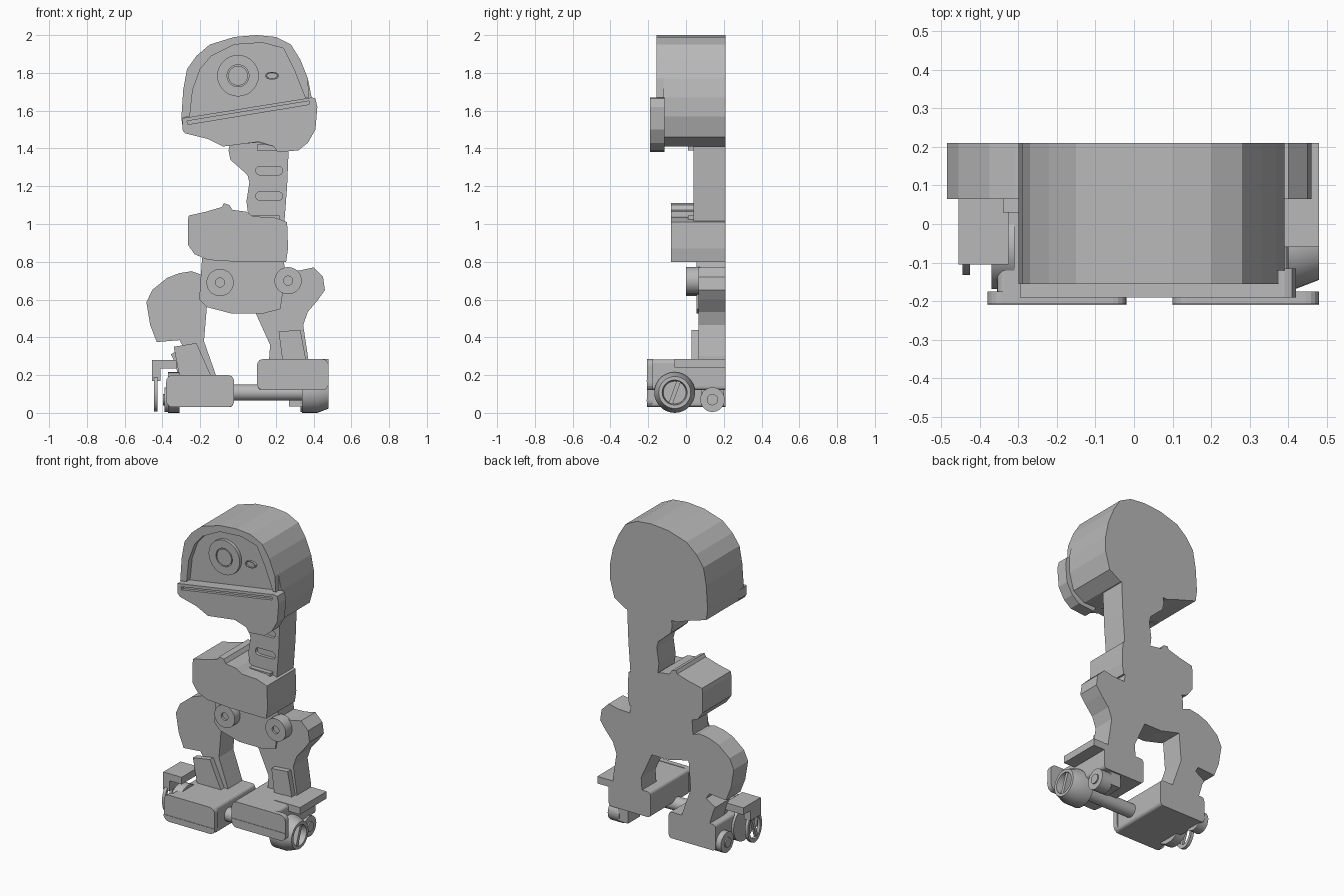
import bpy, bmesh, math

if "Cube" in bpy.data.objects:
    bpy.data.objects.remove(bpy.data.objects["Cube"])

BACK = 0.21
grey = bpy.data.materials.new("plain grey")
grey.diffuse_color = (0.48, 0.48, 0.48, 1)
grey.use_nodes = True
grey.node_tree.nodes["Principled BSDF"].inputs["Base Color"].default_value = grey.diffuse_color


def finish(name, bm, smooth=False):
    bmesh.ops.remove_doubles(bm, verts=bm.verts, dist=1e-5)
    bmesh.ops.recalc_face_normals(bm, faces=bm.faces)
    me = bpy.data.meshes.new(name)
    bm.to_mesh(me)
    bm.free()
    me.materials.append(grey)
    ob = bpy.data.objects.new(name, me)
    bpy.context.collection.objects.link(ob)
    if smooth:
        bpy.ops.object.select_all(action='DESELECT')
        ob.select_set(True)
        bpy.context.view_layer.objects.active = ob
        bpy.ops.object.shade_smooth_by_angle(angle=math.radians(30))
    return ob


def slab(name, pts, y0, y1=BACK):
    """Extrude a front-view (x, z) outline from y0 to y1."""
    bm = bmesh.new()
    f = bm.faces.new([bm.verts.new((x, y0, z)) for x, z in pts])
    ext = bmesh.ops.extrude_face_region(bm, geom=[f])
    vs = [v for v in ext['geom'] if isinstance(v, bmesh.types.BMVert)]
    bmesh.ops.translate(bm, verts=vs, vec=(0, y1 - y0, 0))
    return finish(name, bm)


def rect(x0, x1, z0, z1, r=0.0):
    """Rectangle outline, with rounded corners when r > 0."""
    if r == 0:
        return [(x0, z0), (x1, z0), (x1, z1), (x0, z1)]
    out = []
    for i, (cx, cz) in enumerate([(x1 - r, z1 - r), (x0 + r, z1 - r),
                                  (x0 + r, z0 + r), (x1 - r, z0 + r)]):
        for k in range(5):
            a = math.pi / 2 * (i + k / 4)
            out.append((cx + r * math.cos(a), cz + r * math.sin(a)))
    return out


def lathe(name, prof, axis, centre, su=1.0, sz=1.0, n=28, closed=False):
    """Turn a (position, radius) profile round the x or y axis."""
    bm = bmesh.new()
    rings = []
    for p, r in prof:
        ring = []
        for k in range(n):
            a = 2 * math.pi * k / n
            u, z = centre[0] + su * r * math.cos(a), centre[1] + sz * r * math.sin(a)
            ring.append(bm.verts.new((p, u, z) if axis == 'x' else (u, p, z)))
        rings.append(ring)
    pairs = list(zip(rings, rings[1:]))
    if closed:
        pairs.append((rings[-1], rings[0]))
    for a, b in pairs:
        for k in range(n):
            j = (k + 1) % n
            bm.faces.new((a[k], a[j], b[j], b[k]))
    if not closed:
        bm.faces.new(rings[0])
        bm.faces.new(rings[-1])
    return finish(name, bm, True)


def cut(ob, cutters):
    """Carve grooves out of a part, then drop the cutters."""
    bpy.context.view_layer.objects.active = ob
    for c in cutters:
        m = ob.modifiers.new("groove", 'BOOLEAN')
        m.operation = 'DIFFERENCE'
        m.object = c
        bpy.ops.object.modifier_apply(modifier=m.name)
        bpy.data.objects.remove(c)


def spoke(name, x0, x1, cy, cz, half, width):
    """Diagonal bar across a wheel."""
    bm = bmesh.new()
    bmesh.ops.create_cube(bm, size=1)
    a = math.radians(-20)
    for v in bm.verts:
        u, w = v.co.y * width, v.co.z * 2 * half
        v.co = ((x0 + x1) / 2 + v.co.x * (x1 - x0),
                cy + u * math.cos(a) - w * math.sin(a),
                cz + u * math.sin(a) + w * math.cos(a))
    finish(name, bm)


# Head
arc = [(-.30, 1.56), (-.29, 1.71), (-.27, 1.82), (-.22, 1.89), (-.15, 1.95),
       (-.02, 1.99), (.10, 2.0), (.20, 1.99), (.28, 1.95), (.33, 1.87), (.37, 1.77)]
slab("head", arc + [(.39, 1.67), (.39, 1.57), (.36, 1.46), (.28, 1.41), (.19, 1.41),
                    (.11, 1.43), (-.08, 1.42), (-.16, 1.45), (-.29, 1.49)], -.12)
slab("face_rim", arc + [(.375, 1.67), (.355, 1.67), (.30, 1.81), (.24, 1.93), (.13, 1.96),
                        (-.02, 1.95), (-.14, 1.89), (-.20, 1.82), (-.24, 1.71),
                        (-.255, 1.57)], -.155, -.12)
jaw = slab("jaw", [(-.295, 1.56), (.39, 1.67), (.41, 1.665), (.42, 1.62), (.41, 1.50),
                   (.37, 1.43), (.32, 1.39), (.21, 1.38), (.19, 1.41), (.11, 1.435),
                   (-.08, 1.41), (-.16, 1.45), (-.28, 1.48), (-.295, 1.50)], -.19, -.115)
cut(jaw, [slab("mouth_cutter", [(-.27, 1.545), (.375, 1.651), (.375, 1.633),
                                (-.265, 1.527)], -.25, -.17)])
lathe("eye", [(-.115, .11), (-.14, .11), (-.14, .058), (-.13, .058), (-.13, .052),
              (-.14, .052)], 'y', (0, 1.785))
lathe("small_eye", [(-.115, .038), (-.135, .038), (-.135, .03), (-.128, .028)],
      'y', (.18, 1.785), sz=.55)

# Neck with two slots and thin collars
neck = slab("neck", [(-.05, 1.39), (-.04, 1.44), (.27, 1.44), (.26, 1.2), (.245, 1.0),
                     (.06, 1.0), (.045, 1.12), (.06, 1.22), (.05, 1.26), (-.04, 1.34)], .04)
cut(neck, [slab("slot_cutter", rect(.095, .235, z, z + .045, .02), .0, .06)
           for z in (1.125, 1.26)])
slab("neck_collar_top", rect(.10, .21, 1.39, 1.42), .01, .05)
slab("neck_collar_bottom", rect(.07, .22, 1.01, 1.045), .01, .05)

# Torso and pelvis
slab("torso", [(-.26, 1.045), (-.17, 1.065), (-.085, 1.09), (-.075, 1.11), (-.045, 1.10),
               (-.03, 1.075), (.045, 1.065), (.08, 1.04), (.19, 1.035), (.235, 1.02),
               (.26, 1.01), (.265, .87), (.255, .80), (0, .80), (-.16, .81), (-.23, .84),
               (-.265, .89), (-.265, 1.02)], -.08)
slab("pelvis", [(-.19, .82), (-.20, .68), (-.205, .60), (-.165, .56), (-.03, .525),
                (.13, .525), (.225, .55), (.235, .62), (.25, .75), (.24, .82)], .055)
for side, x, z in (("left", -.095, .69), ("right", .265, .70)):
    lathe(side + "_hip_joint", [(.075, .072), (0, .072), (0, .024), (.015, .024)],
          'y', (x, z))

# Legs and shin plates
slab("right_leg", [(.2, .75), (.33, .755), (.40, .77), (.45, .72), (.46, .65), (.425, .60),
                   (.37, .535), (.345, .465), (.37, .30), (.37, .2), (.15, .2), (.165, .29),
                   (.17, .36), (.095, .525), (.2, .56)], .065)
slab("left_leg", [(-.19, .73), (-.245, .75), (-.31, .74), (-.375, .715), (-.455, .65),
                  (-.485, .585), (-.465, .465), (-.43, .375), (-.31, .385), (-.29, .35),
                  (-.355, .31), (-.34, .28), (-.31, .18), (-.11, .18), (-.18, .38),
                  (-.165, .56)], .065)
slab("right_shin_plate", [(.215, .43), (.33, .44), (.36, .28), (.235, .28)], .03, .07)
slab("left_shin_plate", [(-.34, .35), (-.22, .37), (-.14, .19), (-.31, .19)], .03, .07)

# Feet: rounded front plate, seam strip and deep body
for side, x0, x1, z0, z1, seam, b0, b1 in (
        ("left", -.38, -.02, .03, .2, .065, -.355, -.025),
        ("right", .10, .48, .12, .285, .17, .105, .40)):
    slab(side + "_foot_front", rect(x0, x1, z0, z1, .035), -.207, -.175)
    slab(side + "_foot_seam", rect(x0, x1, seam - .005, seam + .005), -.21, -.2)
    slab(side + "_foot_body", rect(b0, b1, z0, z1 - .003, .02), -.18)
slab("right_foot_cover", rect(.3, .48, .24, .285), -.06)

# Axle and wheels
AX = (-.06, .108)
lathe("axle", [(-.1, .043), (.4, .043)], 'x', AX)
lathe("left_inner_wheel", [(-.37, .108), (-.31, .108)], 'x', AX)
lathe("right_wheel", [(.34, .108), (.42, .108), (.48, .085), (.48, .066), (.44, .06)],
      'x', AX)
spoke("right_wheel_spoke", .435, .475, *AX, .063, .022)
lathe("left_outer_wheel", [(-.445, .1), (-.425, .1), (-.425, .075), (-.445, .075)],
      'x', AX, su=.72, closed=True)
spoke("left_outer_wheel_spoke", -.443, -.427, *AX, .075, .02)

# Bracket holding the thin outer wheel
slab("wheel_arm", rect(-.455, -.325, .235, .28), -.105, .07)
slab("wheel_fork", rect(-.455, -.41, .17, .24), -.105, .0)

# Rear rollers
for side, x0, x1 in (("left", -.33, -.39), ("right", .33, .41)):
    d = math.copysign(.008, x1)
    lathe(side + "_rear_roller", [(x0, .065), (x1, .065), (x1, .03), (x1 + d, .03)],
          'x', (.14, .07))
slab("right_roller_mount", rect(.27, .34, .035, .125), .08, .2)
